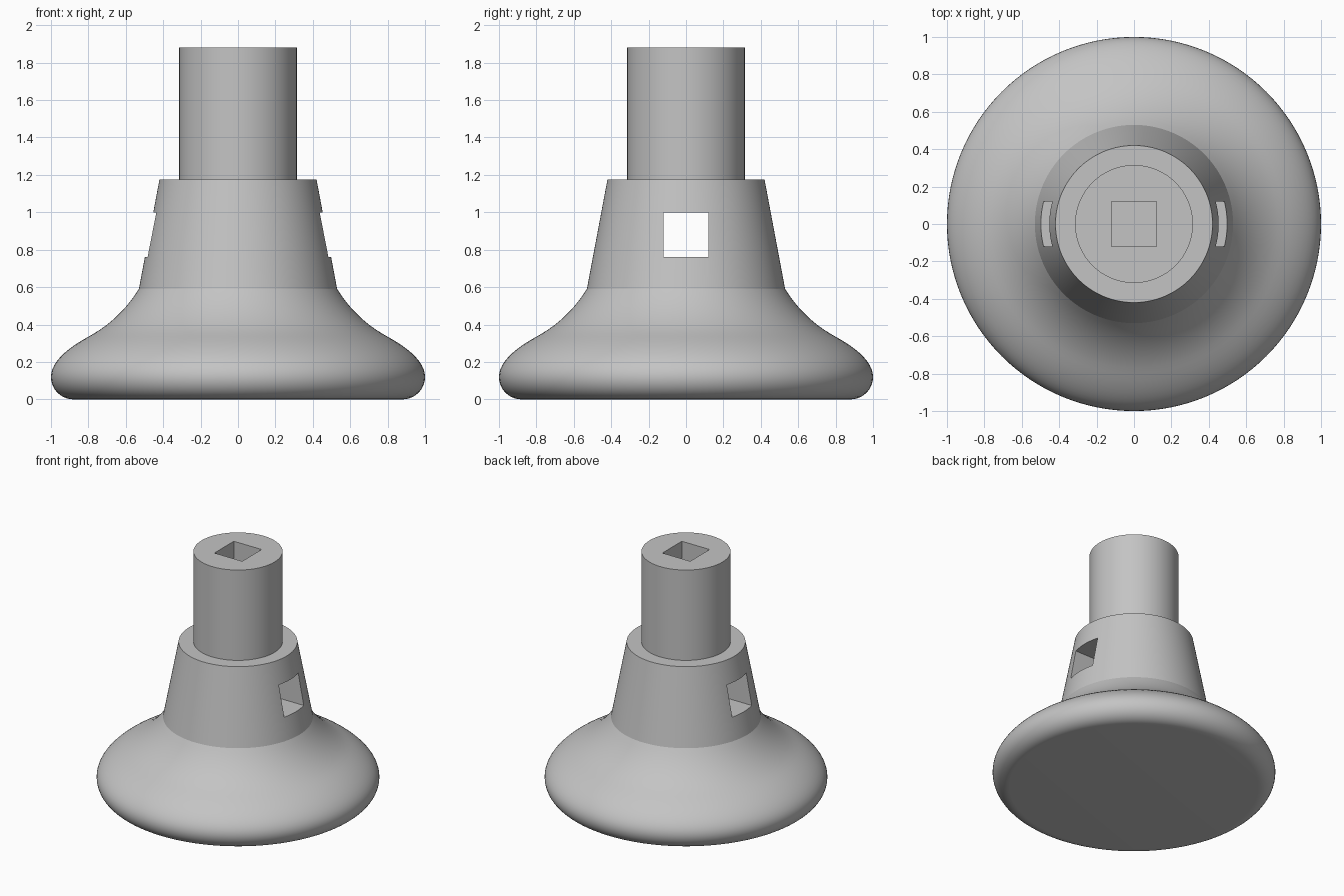
import bpy, bmesh, math
from mathutils import Vector

if "Cube" in bpy.data.objects:
    bpy.data.objects.remove(bpy.data.objects["Cube"])

grey = bpy.data.materials.new("grey")
grey.diffuse_color = (0.55, 0.55, 0.55, 1)
grey.use_nodes = True
grey.node_tree.nodes["Principled BSDF"].inputs["Base Color"].default_value = grey.diffuse_color


def bezier(a, c, b, n=10):
    """Points of a quadratic curve after a, up to b."""
    a, c, b = Vector(a), Vector(c), Vector(b)
    return [tuple(a * (1 - t) ** 2 + c * 2 * t * (1 - t) + b * t * t)
            for t in (i / n for i in range(1, n + 1))]


def lathe(name, profile, steps=128):
    """Revolve an (r, z) profile around the z axis."""
    bm = bmesh.new()
    verts = [bm.verts.new((r, 0, z)) for r, z in profile]
    edges = [bm.edges.new(pair) for pair in zip(verts, verts[1:])]
    bmesh.ops.spin(bm, geom=verts + edges, cent=(0, 0, 0), axis=(0, 0, 1),
                   angle=math.tau, steps=steps)
    bmesh.ops.remove_doubles(bm, verts=bm.verts, dist=1e-4)
    bmesh.ops.recalc_face_normals(bm, faces=bm.faces)
    mesh = bpy.data.meshes.new(name)
    bm.to_mesh(mesh)
    bm.free()
    mesh.materials.append(grey)
    obj = bpy.data.objects.new(name, mesh)
    bpy.context.collection.objects.link(obj)
    return obj


def cut_box(target, name, low, high):
    """Subtract a box between two corners."""
    low, high = Vector(low), Vector(high)
    bpy.ops.mesh.primitive_cube_add(size=1, location=(low + high) / 2)
    box = bpy.context.object
    box.name, box.scale = name, high - low
    box.data.materials.append(grey)
    box.hide_render = True
    box.display_type = 'WIRE'
    mod = target.modifiers.new(name, 'BOOLEAN')
    mod.operation, mod.solver, mod.object = 'DIFFERENCE', 'EXACT', box
    bpy.context.view_layer.objects.active = target
    bpy.ops.object.modifier_apply(modifier=name)
    bpy.data.objects.remove(box)


# Flared base, tapered collar and straight stem in one turned body
rim = [(0.88 + 0.12 * math.sin(a), 0.12 - 0.12 * math.cos(a))
       for a in (i * math.pi / 20 for i in range(11))]
profile = ([(0, 0)] + rim
           + bezier((1, 0.12), (1, 0.225), (0.80, 0.335))
           + bezier((0.80, 0.335), (0.634, 0.424), (0.53, 0.59))
           + [(0.42, 1.175), (0.315, 1.175), (0.315, 1.88), (0, 1.88)])
knob = lathe("knob_body", profile)

# Cross window through the collar, square socket down the stem
cut_box(knob, "cross_window", (-1, -0.12, 0.76), (1, 0.12, 1.0))
cut_box(knob, "square_socket", (-0.12, -0.12, 0.76), (0.12, 0.12, 2.0))

bpy.ops.object.select_all(action='DESELECT')
knob.select_set(True)
bpy.context.view_layer.objects.active = knob
bpy.ops.object.shade_smooth_by_angle(angle=math.radians(20))
